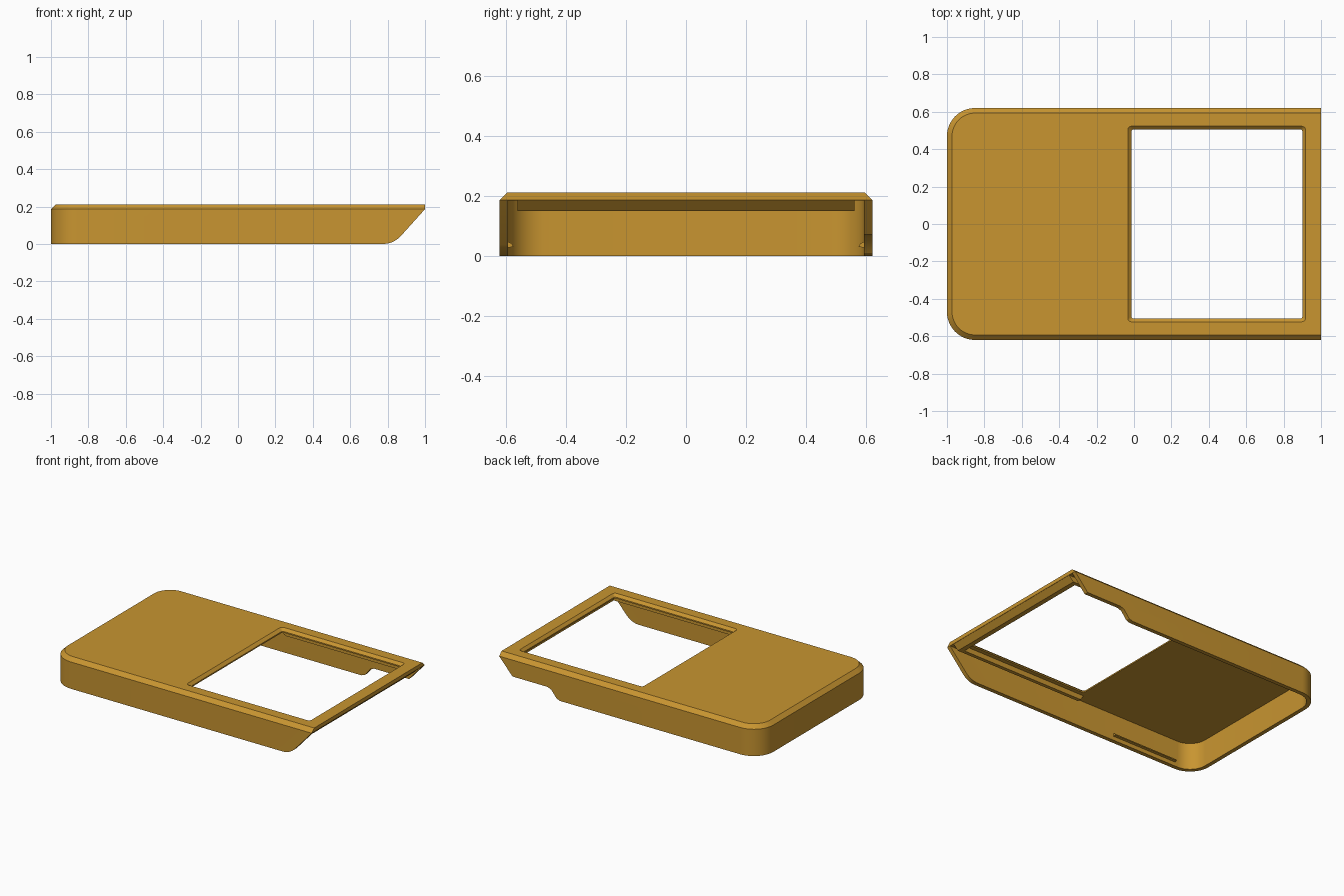
import bpy, bmesh, math

if "Cube" in bpy.data.objects:
    bpy.data.objects.remove(bpy.data.objects["Cube"])

W, H, CH, T = 0.62, 0.213, 0.027, 0.028   # half width, height, chamfer, wall thickness
CEIL = H - CH

mat = bpy.data.materials.new("golden ochre")
mat.diffuse_color = (0.58, 0.30, 0.03, 1)
mat.use_nodes = True
mat.node_tree.nodes["Principled BSDF"].inputs["Base Color"].default_value = mat.diffuse_color


def make(name, bm):
    bmesh.ops.recalc_face_normals(bm, faces=bm.faces)
    me = bpy.data.meshes.new(name)
    bm.to_mesh(me)
    bm.free()
    me.materials.append(mat)
    ob = bpy.data.objects.new(name, me)
    bpy.context.collection.objects.link(ob)
    return ob


def loft(name, rings):
    """Closed solid through rings with equal point counts."""
    bm = bmesh.new()
    vs = [[bm.verts.new(p) for p in r] for r in rings]
    n = len(vs[0])
    for a, b in zip(vs, vs[1:]):
        for i in range(n):
            j = (i + 1) % n
            bm.faces.new((a[i], a[j], b[j], b[i]))
    bm.faces.new(vs[0])
    bm.faces.new(vs[-1])
    return make(name, bm)


def prism(name, prof, y0, y1):
    """Extrude an x-z profile along y."""
    return loft(name, [[(x, y, z) for x, z in prof] for y in (y0, y1)])


def outline(inset, z, right=1.0, n=12):
    """Plan outline with rounded left corners and a straight right end."""
    r = 0.15 - inset
    cx, cy = -0.85, W - 0.15
    pts = [(right, -W + inset, z), (right, W - inset, z)]
    for s, a0 in ((1, 90), (-1, 180)):
        for i in range(n + 1):
            a = math.radians(a0 + 90 * i / n)
            pts.append((cx + r * math.cos(a), s * cy + r * math.sin(a), z))
    return pts


def rounded_rect(x0, x1, hy, r, z, n=4):
    pts = []
    for cx, cy, a0 in ((x1 - r, hy - r, 0), (x0 + r, hy - r, 90),
                       (x0 + r, r - hy, 180), (x1 - r, r - hy, 270)):
        for i in range(n + 1):
            a = math.radians(a0 + 90 * i / n)
            pts.append((cx + r * math.cos(a), cy + r * math.sin(a), z))
    return pts


def cut(ob, cutter):
    m = ob.modifiers.new("cut", "BOOLEAN")
    m.operation, m.solver, m.object = "DIFFERENCE", "EXACT", cutter
    bpy.context.view_layer.objects.active = ob
    bpy.ops.object.modifier_apply(modifier=m.name)
    bpy.data.objects.remove(cutter)


# Outer body with chamfered top edge
shell = loft("shell", [outline(0, 0), outline(0, CEIL),
                       outline(CH, H - 0.001, 1.0)])

# Hollow, open at the bottom and the right end
cut(shell, loft("cavity", [outline(T, -0.1, 1.2), outline(T, CEIL - 0.001, 1.2)]))

# Sloped right end, rounded at the foot
foot = []
for i in range(9):
    a = math.radians(45 * i / 8)
    foot.append((0.775 + 0.13 * math.sin(a), 0.13 * (1 - math.cos(a))))
cut(shell, prism("slope", [(0.775, -0.1)] + foot + [(1.0, CEIL), (1.2, CEIL), (1.2, -0.1)], -1, 1))

# Raised lower edge on the back wall
cut(shell, prism("notch", [(0.53, -0.1), (0.53, -0.001), (0.56, 0.01), (0.60, 0.06),
                           (0.63, 0.072), (1.2, 0.072), (1.2, -0.1)], 0.5, 1))

# Window with chamfered rim
cut(shell, loft("window", [rounded_rect(-0.013, 0.90, 0.505, 0.01, 0.1),
                           rounded_rect(-0.013, 0.90, 0.505, 0.01, 0.194),
                           rounded_rect(-0.034, 0.918, 0.524, 0.02, H),
                           rounded_rect(-0.034, 0.918, 0.524, 0.02, H + 0.1)]))

# Lip under the right edge, following the slope
parts = [shell, prism("end_lip", [(0.93, 0.19), (0.93, 0.15), (0.963, 0.15), (1.0, 0.187),
                                  (1.0, 0.19)], -0.56, 0.56)]

for s, side in ((-1, "front"), (1, "back")):
    # Ribs under the window sides
    parts.append(prism(side + "_window_rib", [(-0.04, 0.19), (-0.02, 0.155), (-0.01, 0.15),
                                              (0.94, 0.15), (0.94, 0.19)], s * 0.535, s * 0.56))
    # Snap ridge low on the inner wall
    y = s * (W - T)
    tri = [(y + s * 0.005, 0.028), (y - s * 0.018, 0.03), (y - s * 0.012, 0.042),
           (y + s * 0.005, 0.05)]
    parts.append(loft(side + "_snap_ridge", [[(x, a, z) for a, z in tri] for x in (-0.83, -0.33)]))

bpy.ops.object.select_all(action="DESELECT")
for ob in parts:
    ob.select_set(True)
bpy.context.view_layer.objects.active = shell
bpy.ops.object.shade_smooth_by_angle(angle=math.radians(30))
